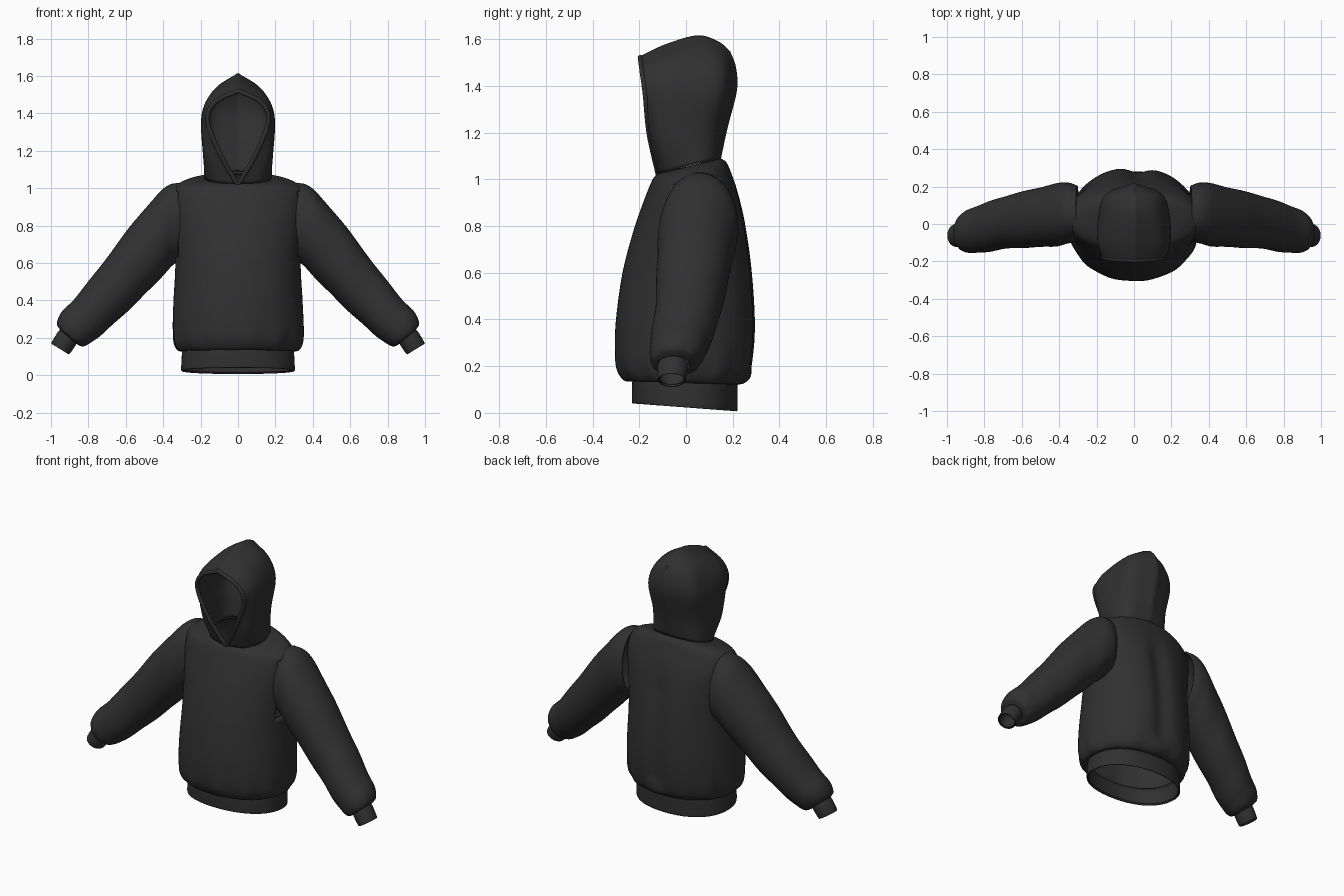
import bpy, bmesh, math
from mathutils import Vector

if "Cube" in bpy.data.objects:
    bpy.data.objects.remove(bpy.data.objects["Cube"])

fabric = bpy.data.materials.new("dark_fabric")
fabric.diffuse_color = (0.03, 0.03, 0.03, 1)
fabric.use_nodes = True
fabric.node_tree.nodes["Principled BSDF"].inputs["Base Color"].default_value = fabric.diffuse_color


def smooth(pts, n):
    """Catmull-Rom resampling of a list of equal-length tuples."""
    p = [Vector(q) for q in pts]
    p = [p[0] * 2 - p[1]] + p + [p[-1] * 2 - p[-2]]
    out = []
    for i in range(1, len(p) - 2):
        a, b, c, d = p[i - 1:i + 3]
        for k in range(n):
            t = k / n
            out.append(0.5 * (2 * b + (c - a) * t + (2 * a - 5 * b + 4 * c - d) * t * t
                              + (3 * b - a - 3 * c + d) * t ** 3))
    return out + [p[-2]]


def cloth(name, rows, closed, thick, mirror=False, hole=None):
    """Skin a grid of points into a thick cloth object."""
    bm = bmesh.new()
    grid = [[bm.verts.new(q) for q in row] for row in rows]
    n = len(grid[0])
    for a, b in zip(grid, grid[1:]):
        for j in range(n if closed else n - 1):
            k = (j + 1) % n
            bm.faces.new((a[j], a[k], b[k], b[j]))
    if hole:
        gone = [f for f in bm.faces if hole(f.calc_center_median())]
        bmesh.ops.delete(bm, geom=gone, context='FACES')
    bmesh.ops.remove_doubles(bm, verts=bm.verts, dist=0.0005)
    bmesh.ops.recalc_face_normals(bm, faces=bm.faces)
    me = bpy.data.meshes.new(name)
    bm.to_mesh(me)
    bm.free()
    ob = bpy.data.objects.new(name, me)
    bpy.context.collection.objects.link(ob)
    me.materials.append(fabric)
    if mirror:
        ob.modifiers.new("mirror", 'MIRROR')
    s = ob.modifiers.new("thickness", 'SOLIDIFY')
    s.thickness, s.offset = thick, -1
    me.polygons.foreach_set("use_smooth", [True] * len(me.polygons))
    return ob


def loft(rings, n, sides, power=2.0, fold=None):
    """Rings are (centre, u, v) packed in nine numbers."""
    rows = []
    rs = smooth(rings, n)
    for i, r in enumerate(rs):
        c, u, v = Vector(r[0:3]), Vector(r[3:6]), Vector(r[6:9])
        row = []
        for k in range(sides):
            a = 2 * math.pi * k / sides
            ca, sa = math.cos(a), math.sin(a)
            ca = math.copysign(abs(ca) ** (2 / power), ca)
            sa = math.copysign(abs(sa) ** (2 / power), sa)
            f = 1 + (fold(i / (len(rs) - 1), a) if fold else 0)
            row.append(c + (u * ca + v * sa) * f)
        rows.append(row)
    return rows


def body_ring(hx, yf, zf, yb, zb):
    return (0, (yf + yb) / 2, (zf + zb) / 2, hx, 0, 0, 0, (yb - yf) / 2, (zb - zf) / 2)


def sleeve_ring(xt, zt, xb, zb, y0, y1):
    return ((xt + xb) / 2, (y0 + y1) / 2, (zt + zb) / 2,
            (xt - xb) / 2, 0, (zt - zb) / 2, 0, (y1 - y0) / 2, 0)


# torso, gathered at the hem and open at neck and armholes
torso = [body_ring(*r) for r in (
    (.295, -.230, .135, .220, .12), (.325, -.268, .14, .252, .13),
    (.345, -.297, .19, .282, .17), (.35, -.305, .27, .298, .26),
    (.345, -.30, .40, .303, .40), (.335, -.272, .60, .29, .60),
    (.345, -.225, .78, .265, .78), (.36, -.18, .91, .235, .91),
    (.345, -.15, .985, .20, 1.01), (.28, -.135, 1.012, .175, 1.07),
    (.18, -.12, 1.025, .15, 1.09))]


def torso_fold(t, a):
    hem = 0.014 * math.sin(13 * a + 1) * math.exp(-((t - .18) / .12) ** 2)
    return hem


rows = loft(torso, 6, 96, 2.1, torso_fold)
for row in rows:
    for p in row:
        if p.y > .1:  # vertical hollow along the back
            fade = max(0, min(1, (p.z - .15) / .1, (.98 - p.z) / .2))
            p.y -= fade * .028 * math.exp(-((p.x - .02) / .06) ** 2)
cloth("torso", rows, True, .012,
      hole=lambda c: abs(c.x) > .322 and .63 < c.z < .985)

# ribbed hem band
hem = [body_ring(*r) for r in (
    (.285, -.22, .15, .21, .14), (.298, -.23, .135, .22, .12),
    (.302, -.232, .09, .221, .065), (.304, -.231, .045, .22, .012),
    (.298, -.225, .041, .214, .008))]
cloth("hem_band", loft(hem, 4, 96, 2.2), True, .012)

# sleeves, slightly rippled near armpit and cuff
sleeve = [sleeve_ring(*r) for r in (
    (.31, 1.03, .295, .62, -.09, .205), (.375, 1.015, .335, .60, -.105, .222),
    (.46, .935, .385, .55, -.12, .215), (.60, .765, .485, .445, -.125, .185),
    (.75, .565, .61, .325, -.132, .15), (.87, .415, .715, .23, -.15, .11),
    (.945, .335, .785, .175, -.155, .08), (.968, .28, .832, .155, -.145, .05),
    (.952, .243, .864, .168, -.122, .015))]


def sleeve_fold(t, a):
    return (.012 * math.sin(34 * t + 2 * math.cos(a)) * math.sin(math.pi * t)
            + .02 * math.sin(9 * a) * math.exp(-((t - .9) / .07) ** 2))


cloth("sleeves", loft(sleeve, 6, 64, 2.1, sleeve_fold), True, .012, True)

# cuffs
cuff = [sleeve_ring(*r) for r in (
    (.94, .252, .855, .182, -.115, .005), (.958, .238, .867, .163, -.122, .008),
    (.98, .205, .885, .135, -.124, .005), (.998, .172, .902, .113, -.122, .0),
    (.993, .168, .907, .114, -.117, -.005))]
cloth("cuffs", loft(cuff, 4, 48), True, .01, True)

# hood: half patch, columns run front to back, each from neck up to crown
columns = [
    [(0, -.125, 1.02), (.105, -.165, 1.20), (.168, -.182, 1.37), (.125, -.195, 1.465), (0, -.203, 1.525)],
    [(.125, -.09, 1.03), (.175, -.11, 1.18), (.193, -.10, 1.39), (.135, -.10, 1.505), (0, -.085, 1.58)],
    [(.18, .02, 1.06), (.185, .03, 1.20), (.188, .04, 1.39), (.125, .05, 1.53), (0, .05, 1.617)],
    [(.14, .115, 1.08), (.135, .13, 1.22), (.15, .16, 1.39), (.105, .155, 1.51), (0, .14, 1.59)],
    [(0, .15, 1.09), (0, .178, 1.22), (0, .218, 1.38), (0, .214, 1.48), (0, .19, 1.548)]]
tall = [smooth(c, 8) for c in columns]
strips = [smooth(s, 8) for s in zip(*tall)]
cloth("hood", strips, False, .016, True)

# rolled rim around the face opening
edge = [Vector(p) for p in tall[0]]
path = edge + [Vector((-p.x, p.y, p.z)) for p in reversed(edge[1:-1])]
cu = bpy.data.curves.new("hood_rim", 'CURVE')
cu.dimensions = '3D'
cu.bevel_depth, cu.bevel_resolution = .012, 3
sp = cu.splines.new('POLY')
sp.points.add(len(path) - 1)
for pt, p in zip(sp.points, path):
    pt.co = (p.x * .97, p.y + .008, p.z - .004, 1)
sp.use_cyclic_u = True
rim = bpy.data.objects.new("hood_rim", cu)
bpy.context.collection.objects.link(rim)
cu.materials.append(fabric)
